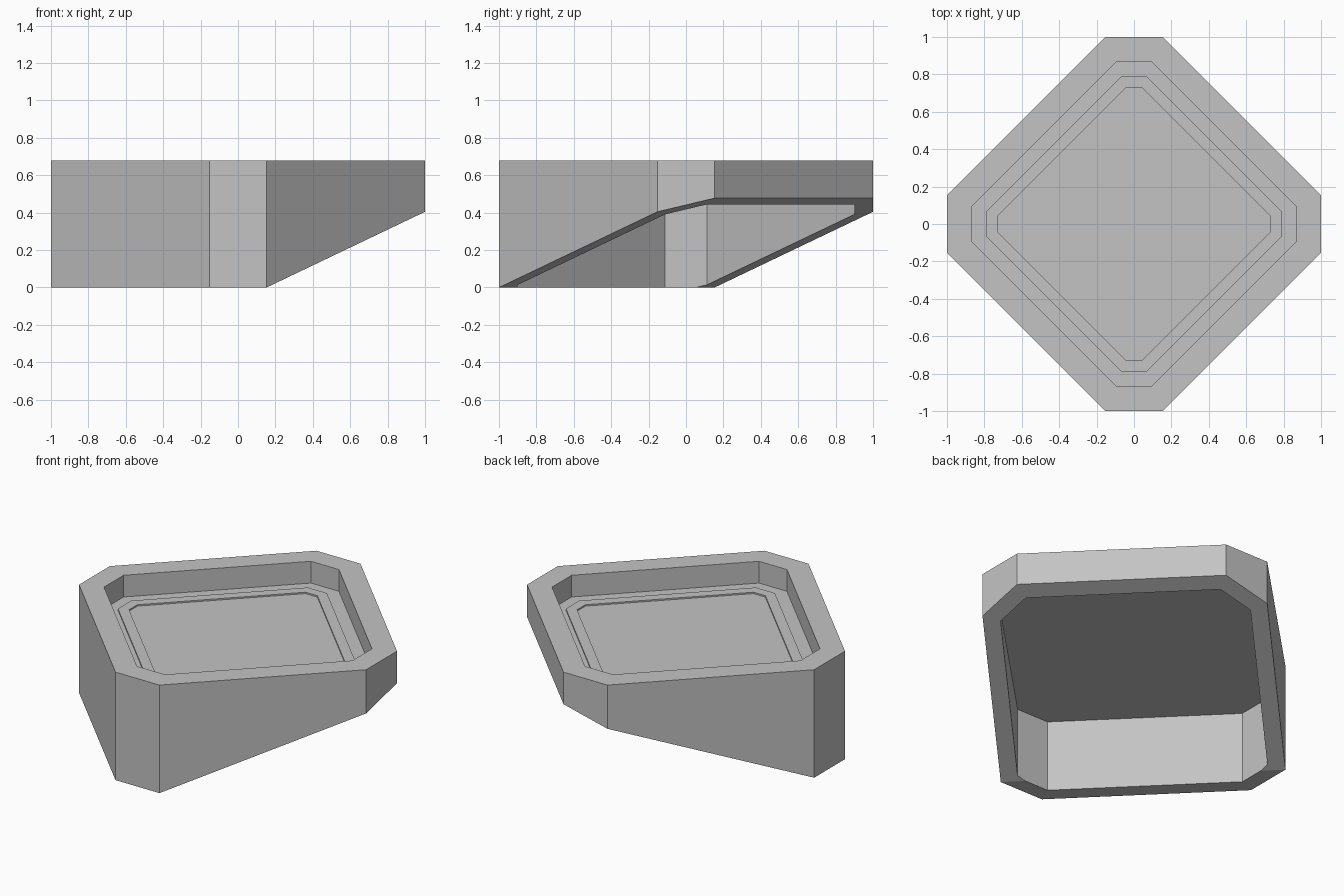
import bpy, bmesh
from mathutils import Vector

cube = bpy.data.objects.get("Cube")
if cube:
    bpy.data.objects.remove(cube)

grey = bpy.data.materials.new("light_grey")
grey.use_nodes = True
colour = (0.55, 0.55, 0.55, 1)
grey.diffuse_color = colour
grey.node_tree.nodes["Principled BSDF"].inputs["Base Color"].default_value = colour

TOP, FLOOR, CEILING = 0.68, 0.543, 0.45
SIDE, CORNER = 1.0, 0.153      # outer octagon: half width, half corner length
CREASE = CORNER - SIDE         # x + y where the underside starts to rise
SLOPE = 0.239


def ring(bm, inset, z):
    """Octagon of verts, inset evenly from the outer outline."""
    a = SIDE - inset
    b = CORNER - inset * 0.414
    pts = [(a, -b), (a, b), (b, a), (-b, a), (-a, b), (-a, -b), (-b, -a), (b, -a)]
    return [bm.verts.new((x, y, z)) for x, y in pts]


def bridge(bm, lower, upper):
    n = len(lower)
    return [bm.faces.new((lower[i], lower[(i + 1) % n], upper[(i + 1) % n], upper[i]))
            for i in range(n)]


def finish(bm, name):
    bmesh.ops.recalc_face_normals(bm, faces=bm.faces)
    mesh = bpy.data.meshes.new(name)
    bm.to_mesh(mesh)
    bm.free()
    mesh.materials.append(grey)
    bpy.context.collection.objects.link(bpy.data.objects.new(name, mesh))


# Pad body: rings run from the cavity ceiling, under the rim, up and into the recess
bm = bmesh.new()
rings = [ring(bm, inset, z) for inset, z in
         [(0.1, CEILING), (0.1, 0), (0, 0), (0, TOP), (0.135, TOP), (0.135, FLOOR)]]
strips = [bridge(bm, low, high) for low, high in zip(rings, rings[1:])]
bm.faces.new(rings[0])
bm.faces.new(rings[-1])

# Underside rim: flat on the ground, then rising beyond the crease
rim = strips[1]
geom = list({v for f in rim for v in f.verts} | {e for f in rim for e in f.edges}) + rim
bmesh.ops.bisect_plane(bm, geom=geom, dist=0.001,
                       plane_co=Vector((CREASE, 0, 0)), plane_no=Vector((1, 1, 0)))
for v in bm.verts:
    if v.co.z < 0.001:
        v.co.z = max(0, SLOPE * (v.co.x + v.co.y - CREASE))
finish(bm, "pad_body")

# Raised border on the recess floor
bm = bmesh.new()
rings = [ring(bm, inset, z) for inset, z in
         [(0.21, FLOOR), (0.21, FLOOR + 0.009), (0.27, FLOOR + 0.009), (0.27, FLOOR)]]
for low, high in zip(rings, rings[1:] + rings[:1]):
    bridge(bm, low, high)
finish(bm, "floor_border")
